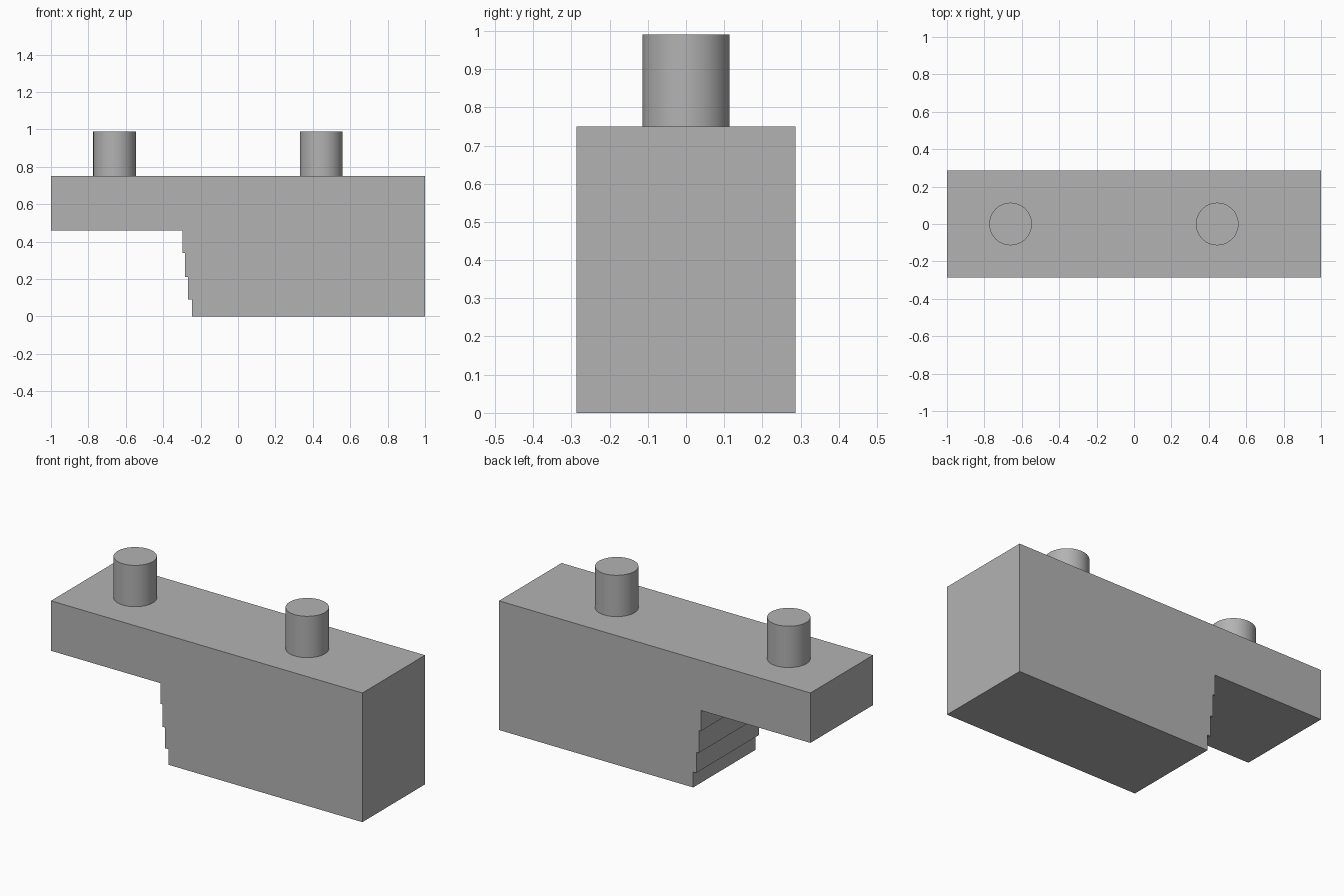
import bpy, bmesh
from mathutils import Matrix

if "Cube" in bpy.data.objects:
    bpy.data.objects.remove(bpy.data.objects["Cube"])

HALF_DEPTH = 0.287
TOP = 0.75

grey = bpy.data.materials.new("plain grey")
grey.use_nodes = True
colour = (0.45, 0.45, 0.45, 1)
grey.diffuse_color = colour
grey.node_tree.nodes["Principled BSDF"].inputs["Base Color"].default_value = colour


def add_object(name, bm):
    bmesh.ops.recalc_face_normals(bm, faces=bm.faces)
    mesh = bpy.data.meshes.new(name)
    bm.to_mesh(mesh)
    bm.free()
    mesh.materials.append(grey)
    obj = bpy.data.objects.new(name, mesh)
    bpy.context.collection.objects.link(obj)
    return obj


# Body: stepped side profile extruded through the depth
steps = [(-0.247, 0.09), (-0.267, 0.21), (-0.283, 0.34), (-0.296, 0.46)]
profile = [(1, 0)]
z = 0
for x, top in steps:
    profile += [(x, z), (x, top)]
    z = top
profile += [(-1, z), (-1, TOP), (1, TOP)]

bm = bmesh.new()
face = bm.faces.new([bm.verts.new((x, -HALF_DEPTH, z)) for x, z in profile])
extruded = bmesh.ops.extrude_face_region(bm, geom=[face], use_keep_orig=True)
moved = [v for v in extruded["geom"] if isinstance(v, bmesh.types.BMVert)]
bmesh.ops.translate(bm, verts=moved, vec=(0, 2 * HALF_DEPTH, 0))
add_object("stepped_body", bm)

# Pegs: round pins standing on the top face
for name, x in (("right_peg", -0.66), ("left_peg", 0.445)):
    bm = bmesh.new()
    bmesh.ops.create_cone(bm, cap_ends=True, segments=48, radius1=0.114, radius2=0.114,
                          depth=0.24, matrix=Matrix.Translation((x, 0, TOP + 0.12)))
    peg = add_object(name, bm)
    bpy.ops.object.select_all(action="DESELECT")
    peg.select_set(True)
    bpy.context.view_layer.objects.active = peg
    bpy.ops.object.shade_smooth_by_angle()
